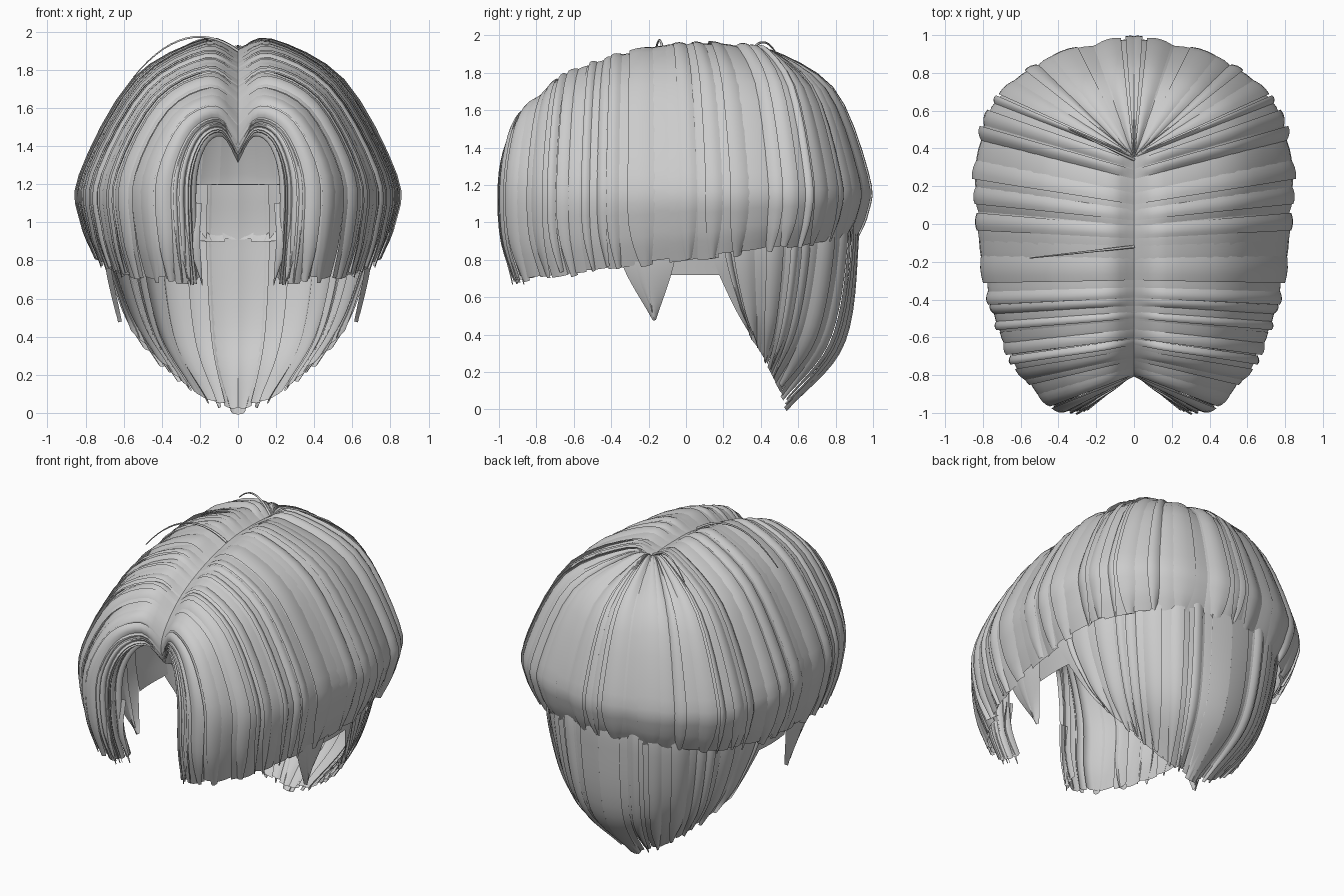
import bpy, math, random
from mathutils import Vector

if "Cube" in bpy.data.objects:
    bpy.data.objects.remove(bpy.data.objects["Cube"])

random.seed(11)


def spline(pts, t):
    """Catmull-Rom through pts, t in 0..len-1"""
    n = len(pts) - 1
    t = min(max(t, 0.0), n)
    i = min(int(t), n - 1)
    f = t - i
    b, c = pts[i], pts[i + 1]
    a = pts[i - 1] if i > 0 else b * 2 - c
    d = pts[i + 2] if i + 2 <= n else c * 2 - b
    return 0.5 * (2 * b + (c - a) * f + (2 * a - 5 * b + 4 * c - d) * f * f
                  + (3 * b - a - 3 * c + d) * f ** 3)


class Sheet:
    """Smooth surface through guide strands; u runs across strands, v from root to tip"""
    def __init__(self, guides, wrap=False):
        self.g = [[Vector(p) for p in g] for g in guides]
        self.umax = len(guides) - 1
        if wrap:  # mirrored extra guide keeps the back centre smooth
            self.g.append([Vector((-p.x, p.y, p.z)) for p in self.g[-2]])

    def at(self, u, v):
        return spline([spline(g, v * (len(g) - 1)) for g in self.g], u)

    def normal(self, u, v):
        e = 0.02
        v = min(max(v, 0.06), 1 - e)
        u0, u1 = max(u - e, 0), min(u + e, self.umax)
        du = self.at(u1, v) - self.at(u0, v)
        dv = self.at(u, v + e) - self.at(u, v - e)
        return dv.cross(du).normalized()


def add_lock(verts, faces, sheet, u0, u1, v0, v1, lift, bulge, tilt, taper, free_root=False, nv=20):
    """One ribbon of hair: bulged across, tapering to its tip"""
    nc, base = 4, len(verts)
    mid = (u0 + u1) / 2
    for j in range(nv + 1):
        s = j / nv
        v = v0 + (v1 - v0) * s
        w = 1 - taper * max(0.0, (s - 0.72) / 0.28) ** 2
        grow = 1 if free_root else min(1, v / 0.22)
        for k in range(nc + 1):
            c = k / nc * 2 - 1
            u = min(max(mid + c * w * (u1 - u0) / 2, 0), sheet.umax)
            h = lift + bulge * (1 - c * c) + tilt * c
            p = sheet.at(u, v) + sheet.normal(u, v) * h * grow
            p.x = max(p.x, 0)
            verts.append(p)
    for j in range(nv):
        for k in range(nc):
            a = base + j * (nc + 1) + k
            faces.append((a, a + nc + 1, a + nc + 2, a + 1))


def finish(name, verts, faces):
    me = bpy.data.meshes.new(name)
    me.from_pydata(verts, [], faces)
    me.polygons.foreach_set("use_smooth", [True] * len(faces))
    me.set_sharp_from_angle(angle=math.radians(40))
    ob = bpy.data.objects.new(name, me)
    bpy.context.collection.objects.link(ob)
    ob.modifiers.new("mirror", 'MIRROR').use_mirror_merge = False


def hair(name, sheet, wmin, wmax, vj, taper, free_root=False):
    """Closed under-layer plus random overlapping locks above it"""
    V, F = [], []
    u = 0.0
    while u < sheet.umax:
        w = random.uniform(wmin, wmax)
        add_lock(V, F, sheet, u - 0.03, u + w + 0.03, 0, 1 - random.uniform(0, vj),
                 -0.012, 0.008, random.uniform(-.010, .010), taper * 0.2, free_root)
        u += w
    u = random.uniform(0, wmin)
    while u < sheet.umax:
        w = random.uniform(wmin * 0.4, wmax * 0.8)
        add_lock(V, F, sheet, u, u + w, 0, 1 + random.uniform(-vj, 0),
                 random.uniform(-.006, .004), 0.010, random.choice((-1, 1)) * random.uniform(.004, .014),
                 taper, free_root)
        u += w * random.uniform(1.0, 1.8)
    finish(name, V, F)


def bowl_guide(ry, rz, arch, wx, wy):
    """Strand from the parting: arches up, falls to its widest point, tucks in at the hem"""
    root, wide = Vector((0, ry, rz)), Vector((wx, wy, 1.24))
    tip = Vector((wx * 0.9, 0.05 + 0.92 * (wy - 0.05), 0.785 + 0.115 * wy))
    crest = root.lerp(wide, 0.16 + 1.2 * arch)
    crest.z = rz + arch
    shoulder = root.lerp(wide, 0.6 + arch + 0.1 * max(wy, 0))
    shoulder.z = rz - 0.3 * (rz - 1.2) + arch
    low = wide.lerp(tip, 0.10)
    low.z = wide.z + (tip.z - wide.z) * 0.55
    return [root, crest, shoulder, wide, low, tip]


def nape_guide(t):
    """Strand under the bowl, t from side (0) to back centre (1), drawn in to a point"""
    a = t * math.pi / 2
    x, y = 0.7 * max(math.cos(a), 0) ** 0.75, 0.13 + 0.78 * math.sin(a)
    top, rim = Vector((x * 0.97, y * 0.98, 1.2)), Vector((x, y, 0.87))
    tip = Vector((0.56 * (1 - t), 0.33 + 0.20 * math.sin(a), 0.43 * (1 - t) ** 1.6))
    mid = rim.lerp(tip, 0.2 + 0.3 * (1 - t))
    mid.z = rim.z + (tip.z - rim.z) * 0.6
    return [top, rim, mid, tip]


# Upper bowl: root y, root z, arch, widest x, widest y for each guide, front to back
bowl = Sheet([bowl_guide(*g) for g in (
    (-.70, 1.31, .14, .22, -.89), (-.79, 1.37, .13, .28, -.99), (-.79, 1.53, .10, .45, -.95),
    (-.62, 1.71, .08, .64, -.71), (-.37, 1.83, .06, .75, -.40), (-.08, 1.90, .05, .81, -.04),
    (.15, 1.91, .04, .82, .31), (.35, 1.90, .03, .73, .63), (.35, 1.90, .02, .45, .87),
    (.35, 1.90, .01, 0, .97))], wrap=True)
hair("bowl_hair", bowl, 0.24, 0.55, 0.03, 0.6)

# Lower nape: long locks gathering to a point at the back
nape = Sheet([nape_guide(i / 4) for i in range(5)], wrap=True)
hair("nape_hair", nape, 0.3, 0.6, 0.03, 0.6, True)
V, F = [], []
add_lock(V, F, nape, 3.6, 4.4, 0, 1, .004, .008, 0, .5, True)
finish("nape_centre_lock", V, F)

# Pointed sideburns
V, F = [], []
burn = Sheet([[(.68, -.40, 1.15), (.67, -.35, .8), (.61, -.18, .48)],
              [(.70, -.03, 1.15), (.69, -.06, .8), (.61, -.16, .48)]])
add_lock(V, F, burn, 0, 1, 0, 1, 0, .02, 0, 0, True)
add_lock(V, F, burn, .2, .65, 0, .93, .01, .012, 0, .7, True)
finish("sideburn", V, F)

# Short strip above the ear, joining sideburn and nape
V, F = [], []
strip = Sheet([[(.70, y, 1.15), (.69, y, .9), (.66, y, .72)] for y in (-.09, .21)])
add_lock(V, F, strip, 0, 1, 0, 1, 0, .01, 0, 0, True, 8)
finish("ear_strip", V, F)

# Thin loose wisps by the front opening, curling inward
V, F = [], []
for x, y in ((.19, -.90), (.25, -.96)):
    wisp = Sheet([[(x + d, y, 1.1), (x + d + .01, y - .01, .9), (x - .01 + d * .3, y + .04, .67)]
                  for d in (0, .05)])
    add_lock(V, F, wisp, 0, 1, 0, 1, .004, .006, 0, .8, True)
finish("front_wisps", V, F)


# Stray hairs arching off the crown and one side
def stray(name, y0, y1, reach, rise, drop):
    cu = bpy.data.curves.new(name, 'CURVE')
    cu.dimensions = '3D'
    cu.bevel_depth, cu.bevel_resolution = .008, 1
    sp = cu.splines.new('POLY')
    n = 14
    sp.points.add(n)
    for i in range(n + 1):
        f = i / n
        z = 1.9 + rise * f - (drop + rise) * f * f
        sp.points[i].co = (-reach * f, y0 + (y1 - y0) * f, z, 1)
        sp.points[i].radius = 1 - 0.6 * f
    bpy.context.collection.objects.link(bpy.data.objects.new(name, cu))


stray("crown_stray", .34, .50, .34, .28, .03)
stray("side_stray", -.12, -.18, .55, .40, .14)
